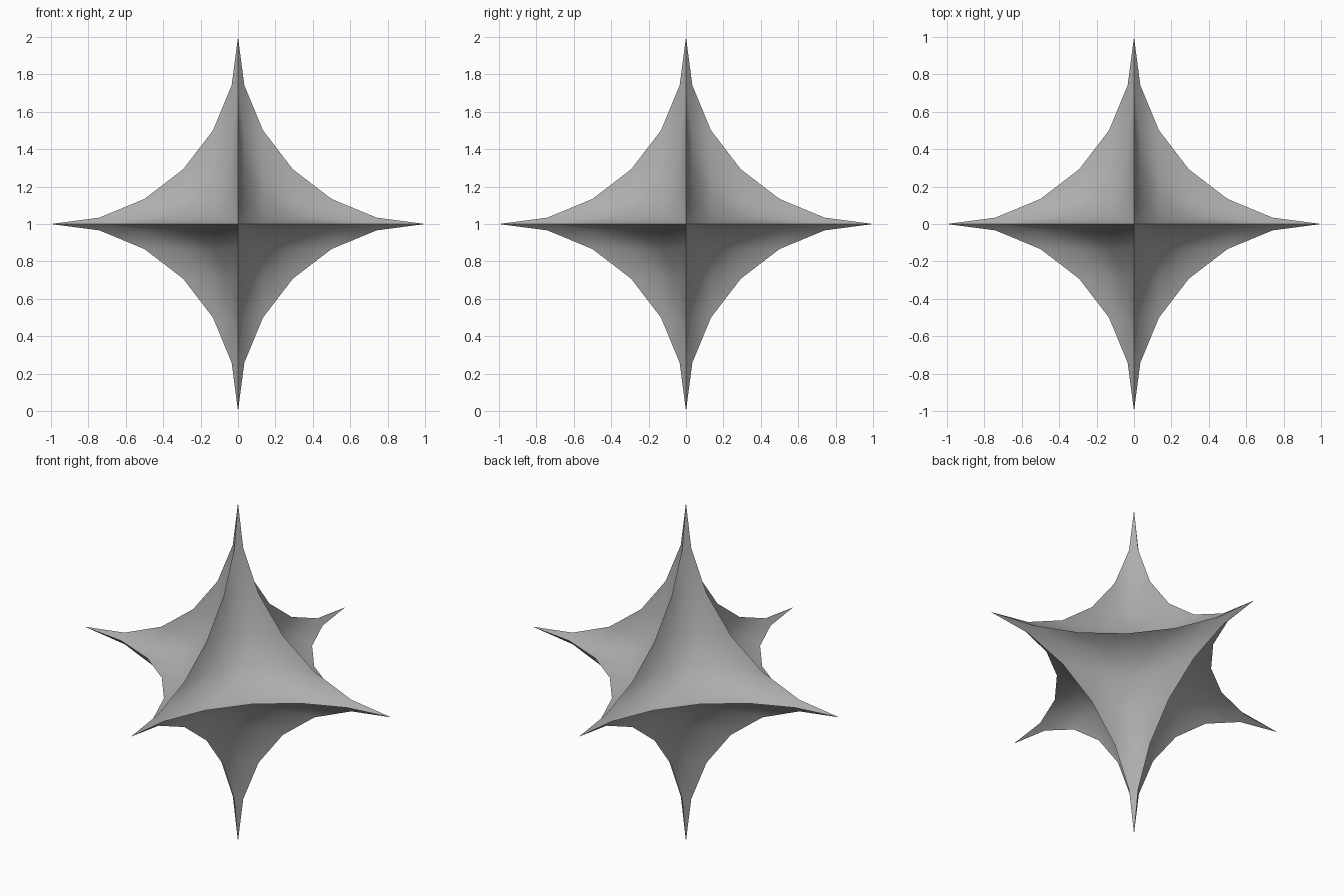
import bpy
import bmesh
from math import cos, pi
from itertools import product

cube = bpy.data.objects.get("Cube")
if cube:
    bpy.data.objects.remove(cube, do_unlink=True)

STEPS = 6  # segments along each curved ridge

grey = bpy.data.materials.new("mid grey")
grey.use_nodes = True
colour = (0.42, 0.42, 0.42, 1)
grey.diffuse_color = colour
grey.node_tree.nodes["Principled BSDF"].inputs["Base Color"].default_value = colour


def hollow_point(i, j, k):
    """Point of a hollow patch with circular-arc edges and thin fins between the tips."""
    return [1 - cos(n * pi / 2 / STEPS) for n in (i, j, k)]


# Eight hollow triangular patches, one per octant
bm = bmesh.new()
for signs in product((1, -1), repeat=3):
    grid = {}
    for i in range(STEPS + 1):
        for j in range(STEPS + 1 - i):
            p = hollow_point(i, j, STEPS - i - j)
            grid[i, j] = bm.verts.new([a * s for a, s in zip(p, signs)])
    for i, j in grid:
        if i + j < STEPS:
            bm.faces.new((grid[i, j], grid[i + 1, j], grid[i, j + 1]))
        if i + j < STEPS - 1:
            bm.faces.new((grid[i + 1, j], grid[i + 1, j + 1], grid[i, j + 1]))

bmesh.ops.remove_doubles(bm, verts=bm.verts, dist=0.0001)
bmesh.ops.recalc_face_normals(bm, faces=bm.faces)

# Smooth hollows with crisp ridges where patches meet
for face in bm.faces:
    face.smooth = True
for edge in bm.edges:
    a, b = (v.co for v in edge.verts)
    edge.smooth = not any(abs(a[n]) + abs(b[n]) < 0.0001 for n in range(3))

bmesh.ops.translate(bm, verts=bm.verts, vec=(0, 0, 1))
mesh = bpy.data.meshes.new("six_pointed_star")
bm.to_mesh(mesh)
bm.free()
mesh.materials.append(grey)
star = bpy.data.objects.new("six_pointed_star", mesh)
bpy.context.collection.objects.link(star)
